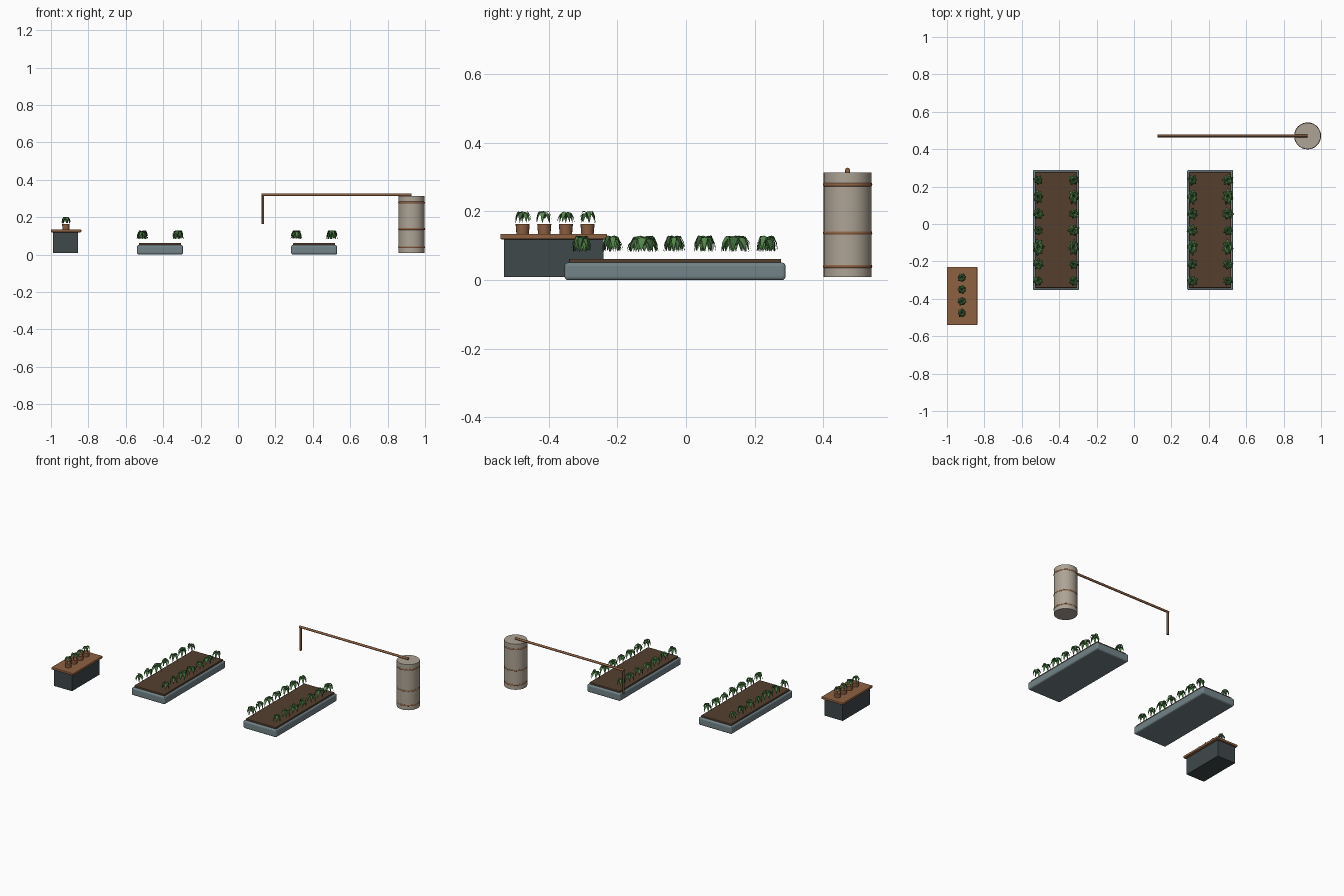
import bpy, bmesh, math, random
from mathutils import Matrix, Vector

if "Cube" in bpy.data.objects:
    bpy.data.objects.remove(bpy.data.objects["Cube"])

random.seed(4)


def mat(name, rgb):
    m = bpy.data.materials.new(name)
    m.diffuse_color = (*rgb, 1)
    m.use_nodes = True
    m.node_tree.nodes["Principled BSDF"].inputs["Base Color"].default_value = m.diffuse_color
    return m


SLATE = mat("slate", (0.17, 0.23, 0.25))
DARK = mat("dark_panel", (0.05, 0.065, 0.07))
SOIL = mat("soil", (0.09, 0.05, 0.028))
WOOD = mat("copper_wood", (0.27, 0.12, 0.055))
STONE = mat("barrel_beige", (0.42, 0.37, 0.30))
LEAF = mat("leaf_green", (0.09, 0.24, 0.07))
DEEP = mat("leaf_deep_green", (0.045, 0.13, 0.04))


def finish(ob, name, *materials):
    ob.name = name
    for m in materials:
        ob.data.materials.append(m)
    return ob


def box(name, lo, hi, m, bevel=0.0, segments=2):
    bpy.ops.mesh.primitive_cube_add(size=1, location=[(a + b) / 2 for a, b in zip(lo, hi)])
    ob = finish(bpy.context.object, name, m)
    ob.scale = [b - a for a, b in zip(lo, hi)]
    bpy.ops.object.transform_apply(location=False, rotation=False, scale=True)
    if bevel:
        mod = ob.modifiers.new("bevel", 'BEVEL')
        mod.width, mod.segments = bevel, segments
    return ob


def cylinder(name, x, y, z0, z1, r0, r1, m, sides=32):
    bpy.ops.mesh.primitive_cone_add(vertices=sides, radius1=r0, radius2=r1, depth=z1 - z0,
                                    location=(x, y, (z0 + z1) / 2))
    ob = finish(bpy.context.object, name, m)
    bpy.ops.object.shade_smooth_by_angle(angle=math.radians(30))
    return ob


# Arched leaf, drawn along +x: (distance, height, half width)
PROFILE = [(0.0, 0.45, 0.08), (0.3, 0.85, 0.22), (0.62, 0.88, 0.27), (0.88, 0.55, 0.17), (1.0, 0.05, 0.0)]


def plant(name, x, y, z, radius, height, count=7, stretch=1.0):
    bm = bmesh.new()
    start = random.uniform(0, math.tau)
    for k in range(count):
        reach = random.uniform(0.88, 1.05) * radius
        lift = height * random.uniform(0.85, 1.1)
        turn = Matrix.Rotation(start + k * math.tau / count, 3, 'Z')
        rows = []
        for d, h, w in PROFILE:
            row = []
            for s in (-1, 0, 1):
                p = turn @ Vector((d * reach, s * w * radius * 1.1, h * lift - abs(s) * w * 0.25 * height))
                p.y *= stretch
                row.append(bm.verts.new(p))
            rows.append(row)
        for a, b in zip(rows, rows[1:]):
            for i in (0, 1):
                bm.faces.new((a[i], b[i], b[i + 1], a[i + 1])).material_index = k % 2
    bmesh.ops.remove_doubles(bm, verts=bm.verts, dist=1e-5)
    me = bpy.data.meshes.new(name)
    bm.to_mesh(me)
    bm.free()
    ob = bpy.data.objects.new(name, me)
    ob.location = (x, y, z)
    bpy.context.collection.objects.link(ob)
    return finish(ob, name, LEAF, DEEP)


# Two raised beds with soil and two rows of plants each
for side, cx in (("left", -0.417), ("right", 0.407)):
    cy, hx, hy = -0.032, 0.123, 0.322
    box(side + "_bed", (cx - hx, cy - hy, 0), (cx + hx, cy + hy, 0.051), SLATE, 0.01, 3)
    box(side + "_soil", (cx - 0.112, cy - 0.309, 0.045), (cx + 0.112, cy + 0.309, 0.062), SOIL, 0.003)
    for dx in (-0.095, 0.095):
        for i in range(7):
            wide = i in (2, 5)
            plant(f"{side}_bed_plant", cx + dx, -0.305 + i * 0.09, 0.08,
                  random.uniform(0.026, 0.032), 0.052, stretch=1.5 if wide else 1.0)

# Potting bench with four potted seedlings
box("bench_body", (-0.989, -0.53, 0.009), (-0.855, -0.241, 0.12), DARK)
box("bench_top", (-1.0, -0.541, 0.119), (-0.838, -0.23, 0.135), WOOD, 0.004)
for i in range(4):
    y = -0.476 + i * 0.063
    cylinder("pot", -0.92, y, 0.133, 0.163, 0.018, 0.0205, WOOD, 16)
    plant("seedling", -0.92, y, 0.165, 0.025, 0.038)

# Water barrel with hoops
BX, BY = 0.928, 0.471
cylinder("water_barrel", BX, BY, 0.009, 0.313, 0.07, 0.07, STONE)
for z in (0.04, 0.137, 0.278):
    bpy.ops.mesh.primitive_torus_add(major_radius=0.0675, minor_radius=0.0045, major_segments=32,
                                     minor_segments=8, location=(BX, BY, z))
    finish(bpy.context.object, "barrel_hoop", WOOD)
    bpy.context.object.scale.z = 1.3
    bpy.ops.object.shade_smooth_by_angle(angle=math.radians(50))

# Overhead pipe with a downspout
cylinder("downspout", 0.132, BY, 0.164, 0.322, 0.0075, 0.0075, WOOD, 12)
pipe = cylinder("overhead_pipe", 0, 0, 0.126, BX, 0.0075, 0.0075, WOOD, 12)
pipe.rotation_euler = (0, math.pi / 2, 0)
pipe.location = ((0.126 + BX) / 2, BY, 0.32)
